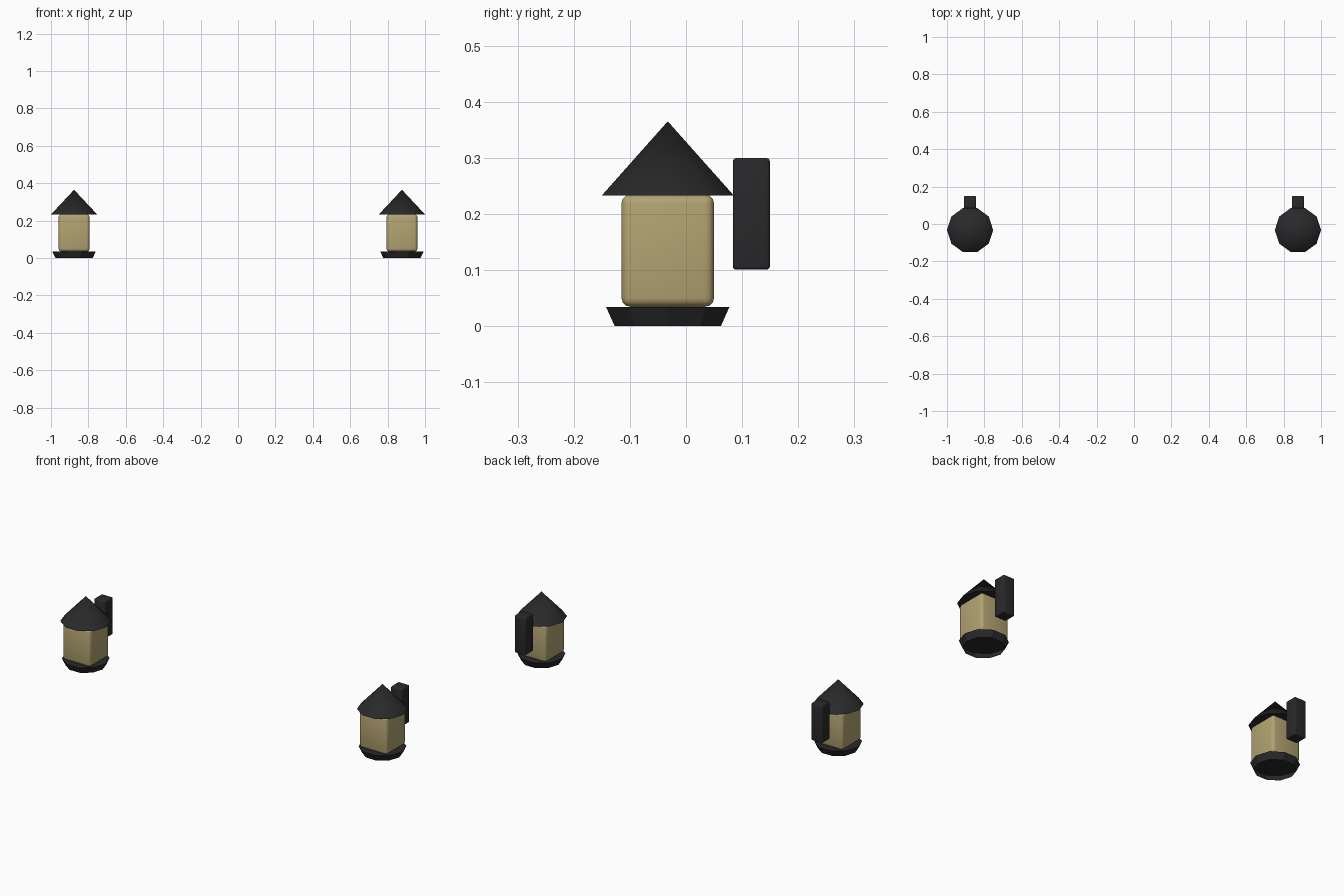
import bpy, bmesh, math
from mathutils import Matrix

if "Cube" in bpy.data.objects:
    bpy.data.objects.remove(bpy.data.objects["Cube"])

CX, CY = 0.8765, -0.0325   # lantern axis


def material(name, rgb):
    m = bpy.data.materials.new(name)
    m.diffuse_color = (*rgb, 1)
    m.use_nodes = True
    m.node_tree.nodes["Principled BSDF"].inputs["Base Color"].default_value = m.diffuse_color
    return m


black = material("black_metal", (0.022, 0.022, 0.024))
glass = material("warm_glass", (0.45, 0.37, 0.17))


def finish(bm, name, mat, loc):
    me = bpy.data.meshes.new(name)
    bm.to_mesh(me)
    bm.free()
    ob = bpy.data.objects.new(name, me)
    bpy.context.collection.objects.link(ob)
    ob.location = loc
    me.materials.append(mat)
    bpy.ops.object.select_all(action='DESELECT')
    ob.select_set(True)
    bpy.context.view_layer.objects.active = ob
    bpy.ops.object.shade_smooth_by_angle(angle=math.radians(31))
    return ob


def box(name, mat, loc, size, bevel):
    bm = bmesh.new()
    bmesh.ops.create_cube(bm, size=1, matrix=Matrix.Diagonal((*size, 1)))
    bmesh.ops.bevel(bm, geom=bm.edges[:], offset=bevel, segments=3,
                    profile=0.5, affect='EDGES')
    return finish(bm, name, mat, loc)


def cone(name, mat, loc, r_low, r_top, height, open_bottom=False):
    bm = bmesh.new()
    bmesh.ops.create_cone(bm, cap_ends=True, segments=10, radius1=r_low,
                          radius2=r_top, depth=height)
    # vertices on the x axis
    bm.verts.ensure_lookup_table()
    v = max(bm.verts, key=lambda p: p.co.xy.length)
    turn = -math.atan2(v.co.y, v.co.x)
    bmesh.ops.rotate(bm, verts=bm.verts, matrix=Matrix.Rotation(turn, 3, 'Z'))
    if open_bottom:
        low = [f for f in bm.faces if f.normal.z < -0.9]
        bmesh.ops.delete(bm, geom=low, context='FACES_ONLY')
    return finish(bm, name, mat, loc)


for side, label in ((-1, "left"), (1, "right")):
    x = side * CX
    # flared foot, hollow underneath
    cone(label + "_base", black, (x, CY, 0.017), 0.0995, 0.1155, 0.034, True)
    # glowing lamp body
    box(label + "_lamp_body", glass, (x, CY, 0.1345), (0.165, 0.165, 0.2), 0.016)
    # pointed roof
    cone(label + "_roof", black, (x, CY, 0.299), 0.1235, 0, 0.132)
    # wall mount
    box(label + "_wall_mount", black, (x, 0.1165, 0.2), (0.066, 0.066, 0.199), 0.006)
